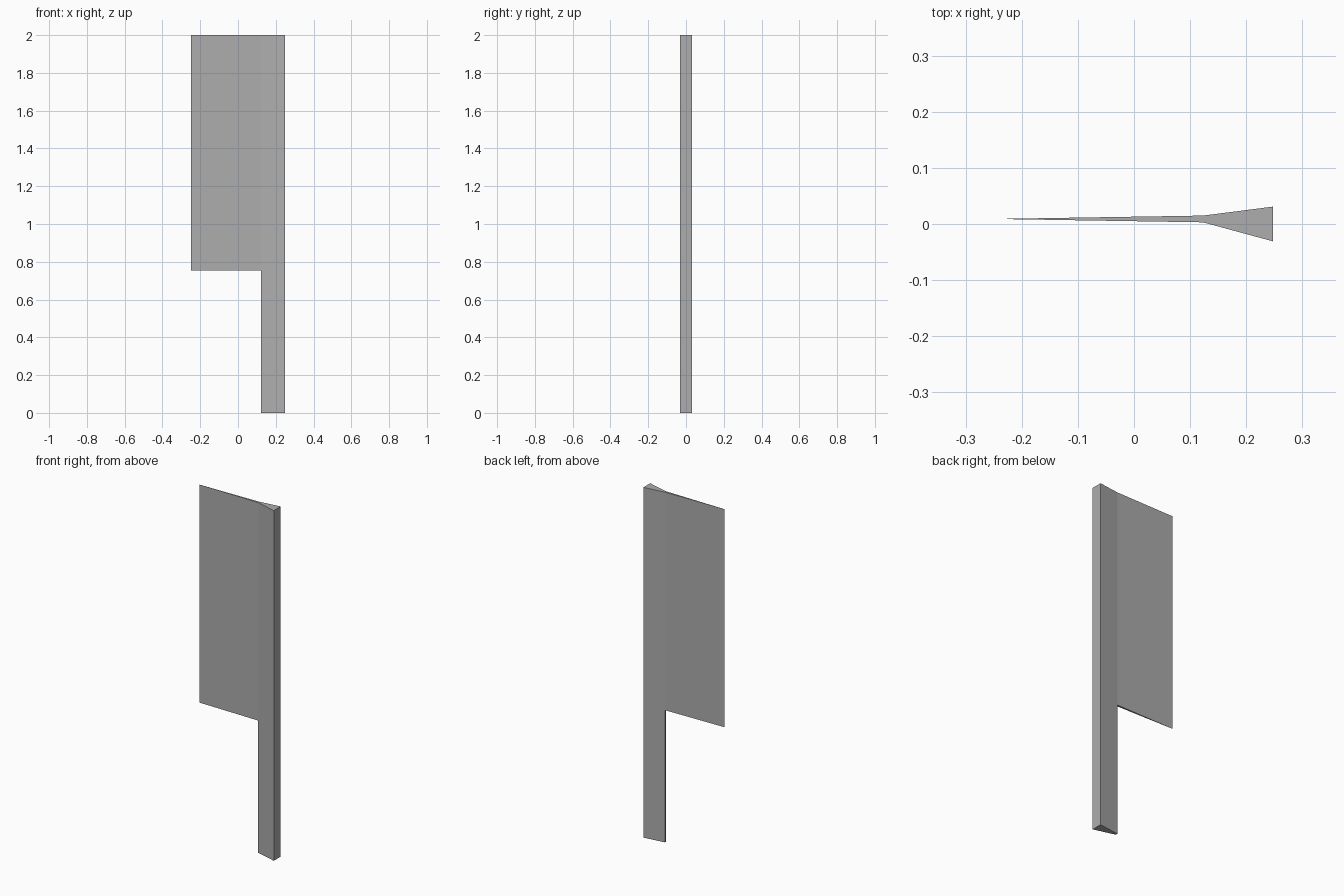
import bpy

cube = bpy.data.objects.get("Cube")
if cube:
    bpy.data.objects.remove(cube, do_unlink=True)

GREY = (0.42, 0.42, 0.42, 1.0)
grey = bpy.data.materials.new("plain grey")
grey.use_nodes = True
grey.diffuse_color = GREY
grey.node_tree.nodes["Principled BSDF"].inputs["Base Color"].default_value = GREY


def prism(name, outline, z0, z1):
    """Extrude a counter-clockwise xy outline from z0 to z1."""
    n = len(outline)
    verts = [(x, y, z) for z in (z0, z1) for x, y in outline]
    faces = [tuple(reversed(range(n))), tuple(range(n, 2 * n))]
    faces += [(i, (i + 1) % n, n + (i + 1) % n, n + i) for i in range(n)]
    mesh = bpy.data.meshes.new(name)
    mesh.from_pydata(verts, [], faces)
    mesh.materials.append(grey)
    obj = bpy.data.objects.new(name, mesh)
    bpy.context.collection.objects.link(obj)
    return obj


# Line where the thin blade meets the flared spine
JOIN_X = 0.123
FRONT, BACK = (JOIN_X, 0.003), (JOIN_X, 0.015)

# Full-height spine that also forms the handle, flaring to a wide back
prism("spine_and_handle", [FRONT, (0.248, -0.031), (0.248, 0.031), BACK], 0.0, 2.0)

# Blade tapering to a sharp edge
prism("blade", [(-0.248, 0.009), FRONT, BACK], 0.755, 2.0)
